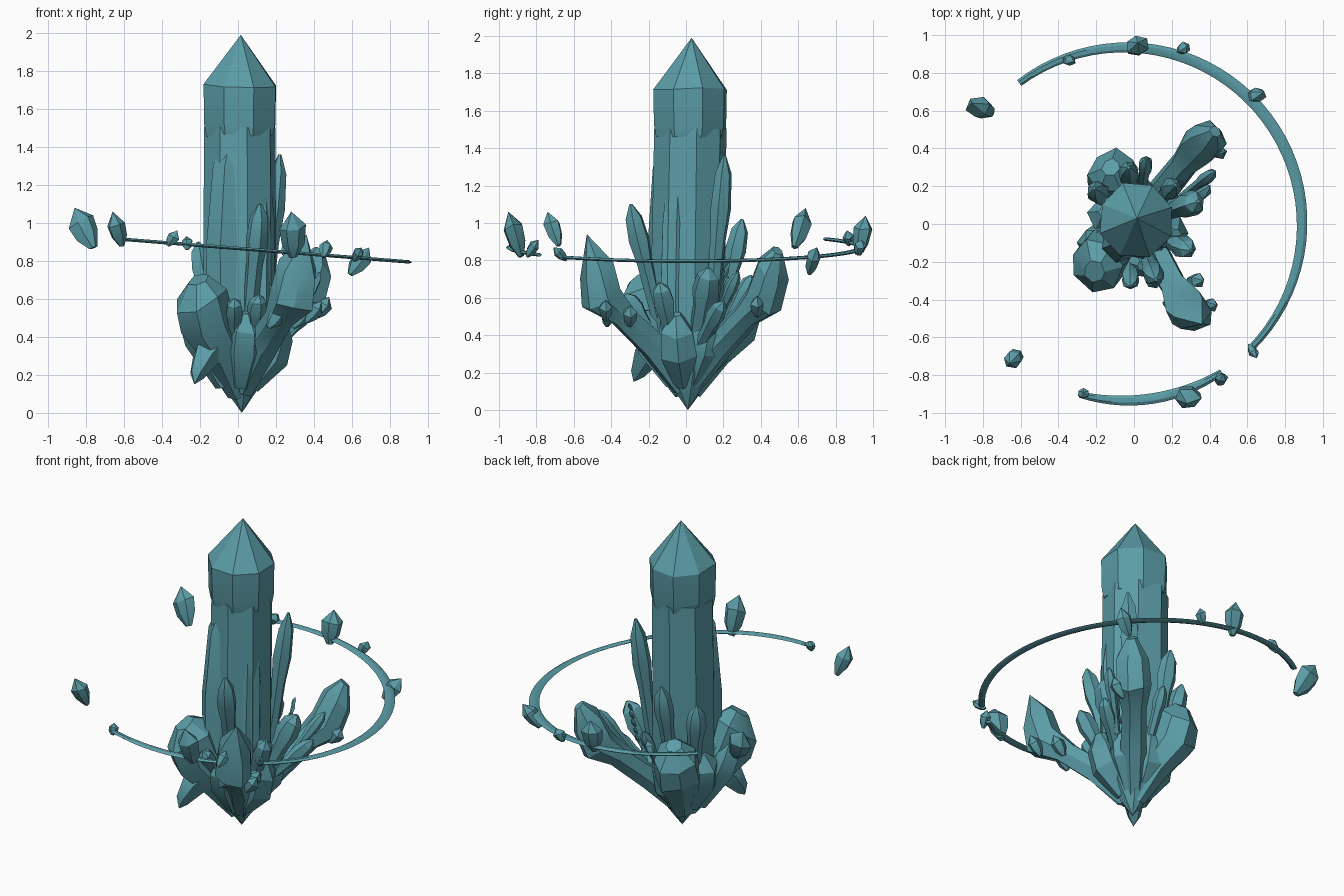
import bpy, bmesh, math, random
from mathutils import Vector

if "Cube" in bpy.data.objects:
    bpy.data.objects.remove(bpy.data.objects["Cube"])

random.seed(4)
teal = bpy.data.materials.new("teal_crystal")
teal.diffuse_color = (0.105, 0.335, 0.385, 1)
teal.use_nodes = True
teal.node_tree.nodes["Principled BSDF"].inputs["Base Color"].default_value = teal.diffuse_color


def finish(name, bm):
    """Store the mesh, smooth except on crystal edges."""
    bmesh.ops.recalc_face_normals(bm, faces=bm.faces)
    for f in bm.faces:
        f.smooth = True
    for e in bm.edges:
        e.smooth = len(e.link_faces) == 2 and e.calc_face_angle(0) < math.radians(28)
    me = bpy.data.meshes.new(name)
    bm.to_mesh(me)
    bm.free()
    me.materials.append(teal)
    ob = bpy.data.objects.new(name, me)
    bpy.context.collection.objects.link(ob)
    return ob


def skin(bm, rings):
    """Bridge a list of vertex rings; one-vertex rings are tips."""
    for a, b in zip(rings, rings[1:]):
        n = max(len(a), len(b))
        for i in range(n):
            j = (i + 1) % n
            if len(a) == 1:
                bm.faces.new((a[0], b[j], b[i]))
            elif len(b) == 1:
                bm.faces.new((a[i], a[j], b[0]))
            else:
                bm.faces.new((a[i], a[j], b[j], b[i]))
    for end in (rings[0], rings[-1]):
        if len(end) > 2:
            bm.faces.new(end)


def crystal(name, path, sides=6, jitter=0.09, phase=0.0, flat=1.0):
    """Faceted crystal through (x, y, z, radius) points."""
    bm = bmesh.new()
    pts = [Vector(p[:3]) for p in path]
    axis = (pts[-1] - pts[0]).normalized()
    side = axis.cross(Vector((0.0, 1.0, 0.0))).normalized()
    up = axis.cross(side)
    wob = [1 + random.uniform(-jitter, jitter) for _ in range(sides)]
    rings = []
    for p, (_, _, _, r) in zip(pts, path):
        if r == 0:
            rings.append([bm.verts.new(p)])
            continue
        ring = []
        for i in range(sides):
            a = phase + math.tau * i / sides
            q = p + (side * math.cos(a) + up * math.sin(a) * flat) * r * wob[i]
            q += axis * random.uniform(-1, 1) * jitter * r * 1.3
            ring.append(bm.verts.new(q))
        rings.append(ring)
    skin(bm, rings)
    return finish(name, bm)


def shard(name, low, high, r, sides=5, flat=0.85):
    """Small double-ended crystal."""
    a, b = Vector(low), Vector(high)
    at = lambda t, k: (*a.lerp(b, t), r * k)
    return crystal(name, [at(0, .3), at(.3, .85), at(.65, 1), at(1, 0)],
                   sides, 0.14, random.random(), flat)


def ring_z(x):
    return 0.866 - 0.079 * x


def arc(name, a0, a1, steps, w):
    """Thin tilted piece of the broken ring, tapered at its ends."""
    bm = bmesh.new()
    rings = []
    for s in range(steps + 1):
        t = s / steps
        a = math.radians(a0 + (a1 - a0) * t)
        hw = w * (0.6 + 0.4 * math.sin(math.pi * t))
        ring = []
        for dr, dz in ((-1, 0), (-.3, -.009), (.5, -.008), (1, 0), (.4, .009), (-.5, .008)):
            rad = 0.935 + dr * hw
            x = -0.045 + rad * math.cos(a)
            ring.append(bm.verts.new((x, rad * math.sin(a), ring_z(x) + dz)))
        rings.append(ring)
    skin(bm, rings)
    return finish(name, bm)


# Central column: pointed base, long shaft, slightly wider collar and point
crystal("main_crystal", [(.02, .01, 0, 0), (.015, .01, .2, .145), (.01, .01, .38, .2),
                         (.01, .01, .8, .2), (.01, .02, 1.5, .195)], 8, .03, .2)
crystal("main_crystal_point", [(.012, .02, 1.46, .19), (.012, .02, 1.52, .202),
                               (.012, .02, 1.72, .206), (.015, .03, 1.99, 0)], 8, .04, .35)
# Slabs growing against the column
crystal("front_slab", [(-.07, -.1, .4, .1), (-.07, -.1, .85, .11), (-.05, -.09, 1.3, .09),
                       (-.03, -.07, 1.48, .03)], 6, .08, .3)
crystal("right_slab", [(.1, -.06, .35, .1), (.11, -.05, 1.0, .09), (.1, -.03, 1.5, .05)], 6, .08)

# Four big clubs radiating from the base: narrow stem, swollen head
crystal("back_right_club", [(.02, .02, .12, .06), (.15, .17, .34, .085), (.27, .32, .5, .08),
                            (.35, .41, .58, .115), (.4, .46, .74, .105), (.43, .49, .85, .035)], 7, .1)
crystal("front_right_club", [(.02, -.02, .12, .06), (.12, -.17, .34, .085), (.22, -.34, .5, .075),
                             (.29, -.46, .6, .12), (.32, -.49, .76, .105), (.36, -.53, .94, 0)], 7, .1)
crystal("front_left_club", [(0, 0, .1, .06), (-.08, -.09, .32, .12), (-.17, -.18, .48, .15),
                            (-.2, -.22, .61, .15), (-.21, -.25, .7, .06)], 7, .11, .4)
crystal("back_left_club", [(.01, .02, .1, .06), (-.04, .12, .3, .11), (-.1, .24, .45, .14),
                           (-.11, .28, .57, .13), (-.12, .3, .66, .05)], 7, .1, .2)

# Downward spikes and rough base rocks
crystal("down_spike", [(-.06, -.1, .42, .1), (-.17, -.21, .3, .075), (-.22, -.26, .2, .04),
                       (-.23, -.28, .15, 0)], 5, .1)
for i, (x, y, z, r) in enumerate([(.2, -.05, .38, .12), (.18, .12, .38, .12), (-.14, .06, .4, .13),
                                  (.04, -.2, .4, .11), (.03, .17, .38, .12), (-.22, -.1, .45, .11)]):
    crystal("base_rock_%d" % i, [(x * .3, y * .3, .14, .05), (x * .8, y * .8, z - .07, r * .9),
                                 (x, y, z + .05, r * .8), (x * 1.1, y * 1.1, z + .13, r * .25)], 6, .14)

# Slim crystals leaning beside the column: base, tip, head radius
slim = [
    ("tall_back_right", (.12, .12, .35), (.22, .205, 1.36), .058),
    ("tall_front", (.05, -.13, .42), (.115, -.295, 1.1), .06),
    ("tall_back", (-.02, .17, .42), (-.03, .3, 1.02), .06),
    ("left_back", (-.12, .1, .38), (-.21, .19, .9), .06),
    ("small_back", (.04, .18, .4), (.065, .35, .72), .04),
    ("small_right", (.14, .05, .32), (.34, .12, .76), .075),
    ("thin_right", (.25, .14, .42), (.43, .28, .74), .035),
    ("small_right_front", (.13, -.06, .3), (.3, -.14, .68), .06),
    ("low_right", (.15, .05, .3), (.4, .2, .58), .05),
    ("small_front", (.08, -.15, .35), (.11, -.32, .62), .055),
    ("small_front_left", (-.02, -.15, .35), (-.02, -.33, .6), .05),
]
for name, lo, hi, r in slim:
    a, b = Vector(lo), Vector(hi)
    at = lambda t, k: (*a.lerp(b, t), r * k)
    crystal(name + "_crystal", [at(0, .6), at(.55, .75), at(.72, 1), at(.9, .8), at(1, .15)],
            6, .09, random.random())

# Splinters on the right of the base
for i in range(5):
    x, z = .2 + .012 * i, .56 + .048 * i
    shard("splinter_%d" % i, (x, .2, z), (x + random.uniform(-.02, .02), .23, z + .06), .014)
for i, (x, y, z) in enumerate([(.4, -.43, .53), (.44, .38, .55), (.33, -.3, .5), (.2, -.42, .5)]):
    shard("club_chip_%d" % i, (x - .04, y, z - .05), (x + .04, y, z + .06), .045)

# Broken ring
arc("long_ring_arc", -44.5, 127, 40, .031)
arc("short_ring_arc", -105, -57, 14, .028)

# Shards on the ring and floating in its gaps
for name, lo, hi, r in [
    ("ring_shard_back", (.015, .92, .83), (.02, .96, 1.04), .062),
    ("ring_shard_back_right", (.59, .66, .73), (.69, .7, .87), .05),
    ("ring_chip_back_left", (-.37, .87, .88), (-.32, .86, .96), .035),
    ("ring_chip_back", (.24, .92, .83), (.28, .94, .91), .035),
    ("ring_chip_right", (.61, -.64, .8), (.65, -.71, .87), .03),
    ("ring_chip_front_right", (.45, -.85, .82), (.47, -.79, .91), .035),
    ("ring_chip_front_left", (-.27, -.91, .86), (-.27, -.89, .93), .032),
    ("ring_shard_front", (.29, -.88, .82), (.28, -.95, 1.06), .068),
    ("floating_shard_back_left", (-.76, .58, .87), (-.86, .64, 1.08), .07),
    ("floating_shard_front_left", (-.61, -.68, .88), (-.66, -.74, 1.06), .052),
]:
    shard(name, lo, hi, r, 6)
